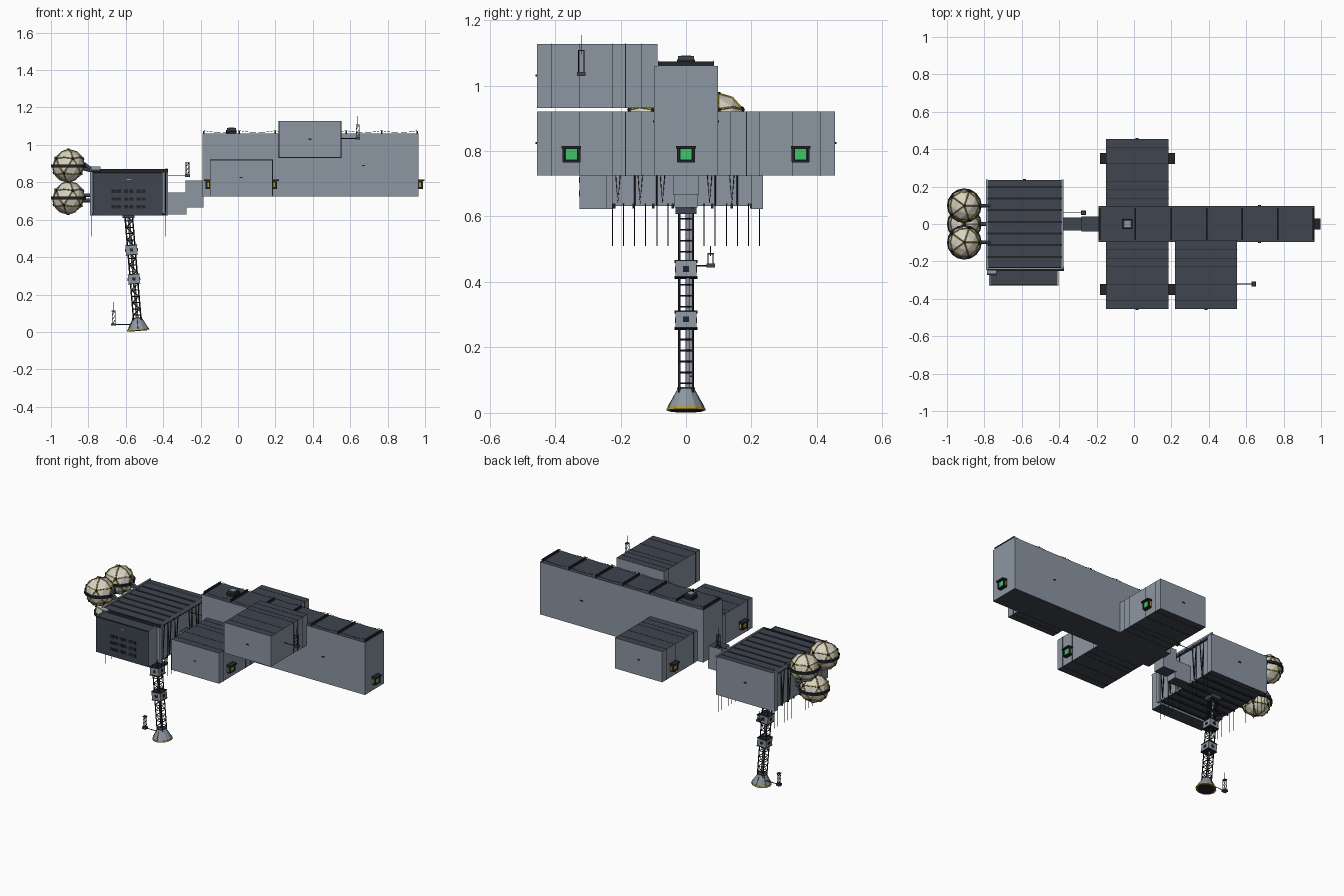
import bpy, bmesh, math
from mathutils import Vector, Matrix

cube = bpy.data.objects.get("Cube")
if cube:
    bpy.data.objects.remove(cube)


def material(name, r, g, b):
    m = bpy.data.materials.new(name)
    m.use_nodes = True
    m.diffuse_color = (r, g, b, 1)
    node = next(n for n in m.node_tree.nodes if n.type == 'BSDF_PRINCIPLED')
    node.inputs["Base Color"].default_value = (r, g, b, 1)
    return m


grey = material("hull grey", .265, .305, .365)
dark = material("dark panel", .05, .06, .08)
black = material("black trim", .016, .018, .022)
cream = material("tank cream", .68, .66, .56)
yellow = material("strap yellow", .45, .32, .03)
green = material("port green", .05, .55, .14)


def add(name, bm, *mats):
    mesh = bpy.data.meshes.new(name)
    bm.to_mesh(mesh)
    bm.free()
    for m in mats:
        mesh.materials.append(m)
    ob = bpy.data.objects.new(name, mesh)
    bpy.context.scene.collection.objects.link(ob)
    return ob


def boxes(name, mat, *bounds, lean=None):
    """Axis-aligned boxes, each given as x, y and z ranges."""
    bm = bmesh.new()
    for ranges in bounds:
        size = [b - a for a, b in ranges]
        mid = [(a + b) / 2 for a, b in ranges]
        m = Matrix.Translation(mid) @ (lean or Matrix()) @ Matrix.Diagonal((*size, 1))
        bmesh.ops.create_cube(bm, size=1, matrix=m)
    return add(name, bm, mat)


def hull(name, x, y, z, front=False):
    """Grey box with dark roof and floor, optionally a dark front."""
    ob = boxes(name, grey, (x, y, z))
    ob.data.materials.append(dark)
    for f in ob.data.polygons:
        f.material_index = int(abs(f.normal.z) > .5 or (front and f.normal.y < -.5))
    return ob


def rods(name, mat, paths, r):
    c = bpy.data.curves.new(name, 'CURVE')
    c.dimensions = '3D'
    c.bevel_depth = r
    c.bevel_resolution = 0
    c.use_fill_caps = True
    for path in paths:
        s = c.splines.new('POLY')
        s.points.add(len(path) - 1)
        for p, co in zip(s.points, path):
            p.co = (*co, 1)
    c.materials.append(mat)
    ob = bpy.data.objects.new(name, c)
    bpy.context.scene.collection.objects.link(ob)
    return ob


def about(c, h):
    return (c - h, c + h)


# Long hull, crossing pods, upper pod and stepped connector
hull("main_hull", (-.19, .965), (-.097, .097), (.725, 1.06))
hull("front_pod", (-.15, .185), (-.455, -.09), (.725, .92))
hull("back_pod", (-.15, .185), (.09, .455), (.725, .92))
hull("upper_pod", (.218, .552), (-.455, -.087), (.932, 1.127))
hull("connector_inner", (-.28, -.185), (-.04, .04), (.665, .81))
hull("connector_outer", (-.39, -.275), (-.035, .035), (.628, .745))

# Panel seams wrapped round the pods
SEAMS = (.135, .185, .225, .325, .41)
for name, x, z, sides in (("pod_seams", (-.151, .186), (.724, .921), (-1, 1)),
                          ("upper_pod_seams", (.217, .553), (.931, 1.128), (-1,))):
    boxes(name, black, *[(x, about(s * y, .001), z) for s in sides for y in SEAMS])

# Small fittings in the middle of the blank walls
boxes("wall_fittings", black,
      *[(about(x, .008), about(s * y, .003), about(z, .003))
        for x, y, z, s in ((.67, .098, .89, 1), (.67, .098, .89, -1), (.015, .456, .825, 1),
                           (.015, .456, .825, -1), (.385, .456, 1.03, -1), (-.585, .238, .755, 1))])

# Roof ribs of the long hull with sagging cables between them
RIBS = [-.182 + .19 * i for i in range(7)]
boxes("roof_ribs", black, *[(about(x, .004), (-.085, .085), (1.06, 1.074)) for x in RIBS])
cables = []
for y in (-.083, .083):
    for a, b in zip(RIBS, RIBS[1:]):
        cables.append([(a + (b - a) * t / 6, y, 1.076 - .0016 * t * (6 - t) / 1.5) for t in range(7)])
rods("roof_cables", black, cables, .0009)
boxes("roof_hatch_base", black, (about(-.035, .028), about(0, .028), (1.06, 1.08)))
boxes("roof_hatch_lid", dark, (about(-.035, .025), about(0, .025), (1.08, 1.09)))
boxes("roof_hatch_window", grey, (about(-.035, .016), about(0, .016), (1.089, 1.092)))


# Docking ports, lit green on the +x side and yellow on the -x side
def port(name, x, y, d, lamp):
    def out(a, b):
        return tuple(sorted((x + d * a, x + d * b)))
    z = .79
    boxes(name + "_frame", black,
          (out(0, .018), about(y, .026), about(z, .025)),
          (out(0, .033), about(y, .03), about(z + .022, .004)),
          *[(out(0, .024), about(y + s * .023, .004), about(z, .024)) for s in (-1, 1)],
          (out(0, .024), about(y, .024), about(z - .022, .003)))
    boxes(name + "_light", lamp, (out(.015, .021), about(y, .017), about(z, .016)))
    boxes(name + "_side_marks", yellow,
          *[(out(.004, .013), about(y + s * .027, .001), about(z - .003, .013)) for s in (-1, 1)])


port("end_port", .965, 0, 1, green)
for side, y in (("front", -.35), ("back", .35)):
    port(side + "_green_port", .185, y, 1, green)
    port(side + "_yellow_port", -.15, y, -1, yellow)

# Utility module: core, end wall and front cabin
X0, X1 = -.79, -.378
hull("module_core", (X0 + .012, X1 - .012), (-.236, .205), (.632, .855))
hull("module_back_wall", (X0, X1), (.2, .235), (.623, .868))
hull("module_front_cabin", (-.775, -.405), (-.325, -.24), (.623, .852), front=True)
boxes("module_front_frame", grey,
      *[(about(x, .006), (-.245, -.225), (.623, .868)) for x in (X0 + .006, X1 - .002)])
boxes("module_roof_ribs", dark,
      *[((X0, X1), about(y, .026), (.85, .867)) for y in [-.207 + .0625 * i for i in range(7)]])
boxes("module_roof_gaps", black,
      *[((X0, X1), about(y, .0055), (.85, .86)) for y in [-.176 + .0625 * i for i in range(6)]])
boxes("module_floor_ribs", black,
      *[((X0 + .01, X1 - .01), about(y, .004), (.624, .64)) for y in [-.22 + .06 * i for i in range(8)]])
boxes("module_edge_rails", grey,
      *[(about(x, .005), (-.238, .238), (.862, .874)) for x in (X0 + .004, X1 - .004)])
boxes("cabin_top_trim", black, ((-.78, -.375), (-.25, -.238), (.852, .87)),
      ((-.775, -.405), (-.328, -.322), (.846, .853)))
boxes("cabin_roof_edges", grey,
      *[(about(x, .004), (-.325, -.25), (.85, .856)) for x in (-.771, -.409)])

# Cabin windows in three rows of three double panes
boxes("cabin_windows", black,
      *[(about(-.585 + .066 * c + .0135 * h, .0115), (-.3275, -.324), about(.67 + .041 * r, .009))
        for c in (-1, 0, 1) for h in (-1, 1) for r in range(3)])
boxes("cabin_marker", yellow, (about(-.585, .012), (-.3275, -.324), about(.815, .003)))

# Zigzag struts, posts and hanging rods at both ends of the module
struts, posts, hanging = [], [], []
for x in (X0 + .008, X1 - .008):
    for s in (-1, 1):
        ys = [s * (.055 + .034 * i) for i in range(6)]
        struts += [[(x, y, .855), (x, (y + w) / 2, .64), (x, w, .855)]
                   for y, w in zip(ys[::2], ys[1::2])]
        hanging += [[(x, y, .64), (x, y, .51)] for y in ys]
        posts += [[(x, y, .635), (x, y, .855)] for y in ys[1:4:2]]
rods("module_struts", black, struts, .003)
rods("module_posts", black, posts, .002)
rods("hanging_rods", black, hanging, .0015)
rods("roof_tube", grey, [[(-.785, -.26, .872), (-.735, -.26, .872)]], .013)

# Three strapped spherical tanks with black belts and feed pipes
R = .087
for name, y, z in (("front_tank", -.098, .888), ("back_tank", .098, .888), ("lower_tank", 0, .717)):
    centre = Vector((-.907, y, z))
    ball = bmesh.new()
    bmesh.ops.create_icosphere(ball, subdivisions=2, radius=R, matrix=Matrix.Translation(centre))
    add(name, ball, cream)
    frame = bmesh.new()
    bmesh.ops.create_icosphere(frame, subdivisions=1, radius=1)
    arcs = []
    for e in frame.edges:
        a, b = (v.co.copy() for v in e.verts)
        arcs.append([centre + p * (R + .0005) for p in (a, (a + b).normalized(), b)])
    hubs = bmesh.new()
    for v in frame.verts:
        turn = v.co.to_track_quat('Z', 'Y').to_matrix().to_4x4()
        bmesh.ops.create_cone(hubs, cap_ends=True, segments=6, radius1=.009, radius2=.007, depth=.006,
                              matrix=Matrix.Translation(centre + v.co * (R + .002)) @ turn)
    frame.free()
    rods(name + "_straps", yellow, arcs, .0035)
    add(name + "_hubs", hubs, black)
    belt = bmesh.new()
    bmesh.ops.create_cone(belt, cap_ends=True, segments=16, radius1=R + .006, radius2=R + .006,
                          depth=.016, matrix=Matrix.Translation(centre))
    add(name + "_belt", belt, black)
    rods(name + "_pipe", dark, [[(-.83, y, z + dz), (-.77, y, min(z + dz, .86))]
                                for dz in (-.014, .014)], .01)

# Leaning lattice mast
TILT = -math.atan2(.05, .6)
lean = Matrix.Rotation(TILT, 4, 'Y')


def mast(x, y, z):
    return (-.585 + (.625 - z) / 12 + x, y, z)


CORNERS = [(-.02, -.02), (.02, -.02), (.02, .02), (-.02, .02)]
LEVELS = [.09 + .0335 * i for i in range(17)]
rods("mast_rails", black, [[mast(x, y, .63), mast(x, y, .06)] for x, y in CORNERS], .0038)
rungs, braces = [], []
for z in LEVELS:
    rungs.append([mast(x, y, z) for x, y in CORNERS + CORNERS[:1]])
for i, (a, b) in enumerate(zip(LEVELS, LEVELS[1:])):
    for y in (-.02, .02):
        s = .02 if i % 2 else -.02
        braces.append([mast(s, y, a), mast(-s, y, b)])
rods("mast_rungs", black, rungs, .0025)
rods("mast_braces", black, braces, .0025)
rods("mast_core_pipe", grey, [[mast(0, .006, .63), mast(0, .006, .05)]], .007)
boxes("mast_head", dark, (about(-.585, .032), about(0, .032), (.608, .63)))
for name, z in (("upper_mast_box", .438), ("lower_mast_box", .283)):
    x = mast(0, 0, z)[0]
    boxes(name, grey, (about(x, .031), about(0, .032), about(z, .026)), lean=lean)
    boxes(name + "_caps", black, *[(about(x - s * .002, .033), about(0, .035), about(z + s * .025, .002))
                                   for s in (-1, 1)], lean=lean)
    boxes(name + "_hatches", black, (about(x, .034), about(0, .009), about(z, .008)),
          (about(x, .009), about(0, .034), about(z, .008)), lean=lean)

# Flared foot with a yellow rim
for name, mat, r0, r1, h, z in (("mast_foot", grey, .056, .025, .058, .045),
                                ("foot_collar", dark, .027, .027, .006, .074),
                                ("foot_rim", yellow, .06, .058, .009, .012),
                                ("foot_sole", black, .05, .05, .006, .008)):
    bm = bmesh.new()
    bmesh.ops.create_cone(bm, cap_ends=True, segments=12, radius1=r0, radius2=r1, depth=h,
                          matrix=Matrix.Translation(mast(0, 0, z)) @ lean)
    add(name, bm, mat)
rods("foot_fins", black, [[mast(.026 * math.cos(a), .026 * math.sin(a), .07),
                           mast(.055 * math.cos(a), .055 * math.sin(a), .018)]
                          for a in [math.tau * (i + .5) / 6 for i in range(6)]], .0015)


# Antennas: a bracket arm, small lattice body and whip
def antenna(name, x, y, z, root, h=.12):
    w = .008
    legs = [[(x + a * w, y + b * w, z), (x + a * w, y + b * w, z + h * .6)]
            for a in (-1, 1) for b in (-1, 1)]
    zig = [[(x - w, y + s * w, z + h * .2 * i), (x + w, y + s * w, z + h * .2 * (i + 1))]
           for s in (-1, 1) for i in range(3)]
    rods(name + "_lattice", black, legs + zig, .0015)
    rods(name + "_whip", black, [[(x, y, z + h * .5), (x, y, z + h)]], .0012)
    rods(name + "_arm", black, [[root, (x, y, z)]], .0025)
    boxes(name + "_base", dark, (about(x, .013), about(y, .013), about(z, .006)))
    boxes(name + "_cap", dark, (about(x, .01), about(y, .01), about(z + h * .6, .002)))


antenna("upper_pod_antenna", .64, -.32, 1.035, (.55, -.32, 1.035))
antenna("connector_antenna", -.27, .06, .835, (-.38, .06, .835))
antenna("foot_antenna", -.665, .01, .04, (-.56, .01, .04))
antenna("mast_antenna", mast(0, 0, .44)[0], .075, .45, (-.57, .03, .45), h=.06)
